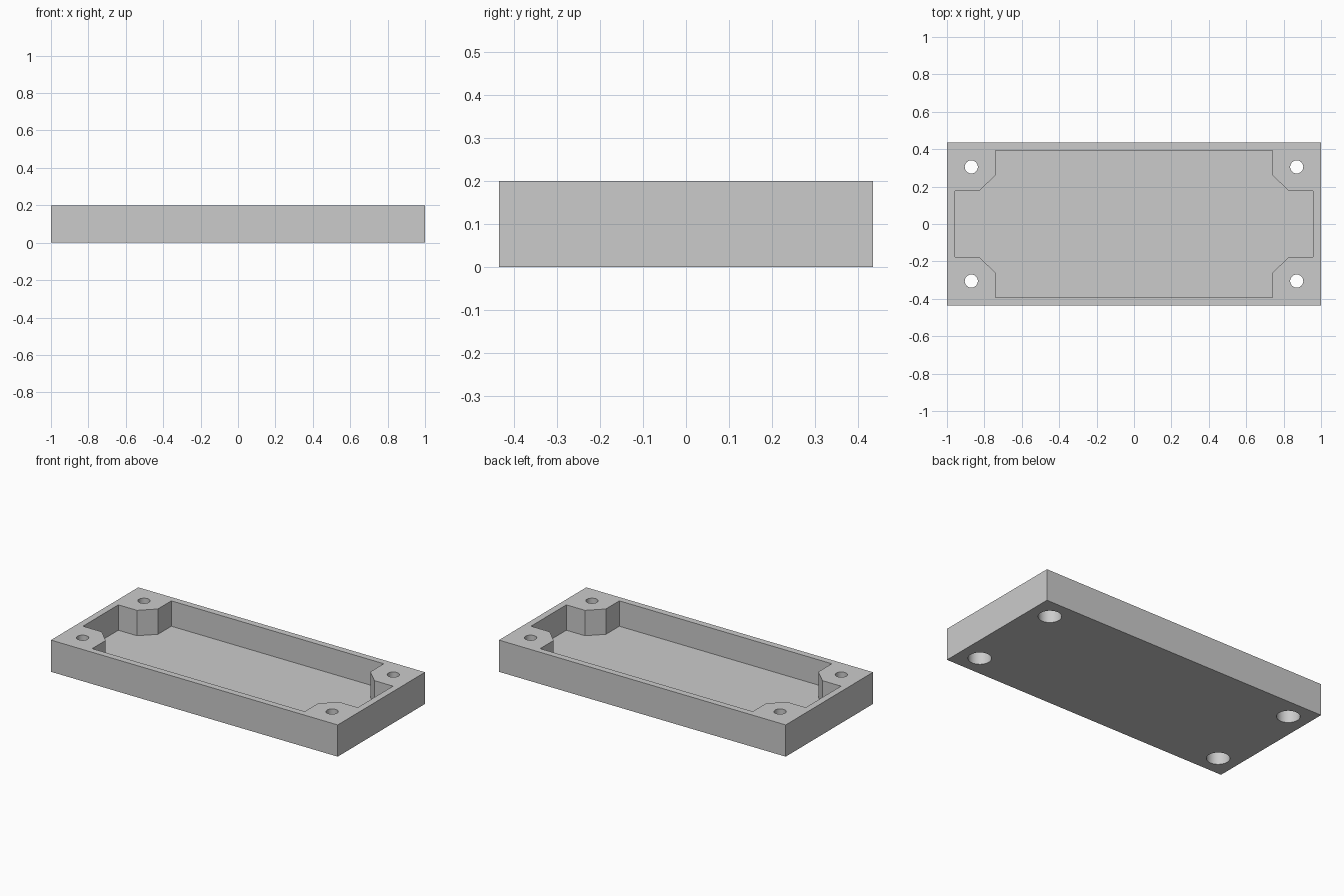
import bpy, bmesh, math

if "Cube" in bpy.data.objects:
    bpy.data.objects.remove(bpy.data.objects["Cube"])

HALF_X, HALF_Y, HEIGHT = 1.0, 0.435, 0.2
FLOOR = 0.04
HOLE_X, HOLE_Y, HOLE_R = 0.87, 0.305, 0.035
BORE_R, BORE_DEPTH = 0.066, 0.1

grey = bpy.data.materials.new("light grey")
grey.use_nodes = True
colour = (0.6, 0.6, 0.6, 1)
grey.diffuse_color = colour
grey.node_tree.nodes["Principled BSDF"].inputs["Base Color"].default_value = colour


def loft(name, rings):
    """Closed solid through a stack of matching rings."""
    bm = bmesh.new()
    loops = [[bm.verts.new(p) for p in ring] for ring in rings]
    for low, high in zip(loops, loops[1:]):
        for i in range(len(low)):
            j = (i + 1) % len(low)
            bm.faces.new((low[i], low[j], high[j], high[i]))
    bm.faces.new(loops[0][::-1])
    bm.faces.new(loops[-1])
    bmesh.ops.recalc_face_normals(bm, faces=bm.faces)
    mesh = bpy.data.meshes.new(name)
    bm.to_mesh(mesh)
    bm.free()
    mesh.materials.append(grey)
    obj = bpy.data.objects.new(name, mesh)
    bpy.context.collection.objects.link(obj)
    return obj


def prism(name, outline, bottom, top):
    return loft(name, [[(x, y, z) for x, y in outline] for z in (bottom, top)])


def circle(cx, cy, r, z, sides=48):
    return [(cx + r * math.cos(math.tau * i / sides),
             cy + r * math.sin(math.tau * i / sides), z) for i in range(sides)]


# Tray block
tray = prism("tray", [(-HALF_X, -HALF_Y), (HALF_X, -HALF_Y),
                      (HALF_X, HALF_Y), (-HALF_X, HALF_Y)], 0, HEIGHT)

# Pocket outline: one quarter mirrored, leaving chamfered corner posts
quarter = [(0.958, 0.176), (0.828, 0.176), (0.741, 0.26), (0.741, 0.394)]
right_half = [(x, -y) for x, y in quarter[::-1]] + quarter
outline = right_half + [(-x, y) for x, y in right_half[::-1]]
cutters = [prism("pocket_cutter", outline, FLOOR, HEIGHT + 0.1)]

# Screw holes with a wider bore from below
for sx in (-1, 1):
    for sy in (-1, 1):
        steps = [(BORE_R, -0.1), (BORE_R, BORE_DEPTH),
                 (HOLE_R, BORE_DEPTH), (HOLE_R, HEIGHT + 0.1)]
        cutters.append(loft("screw_hole_cutter",
                            [circle(sx * HOLE_X, sy * HOLE_Y, r, z) for r, z in steps]))

# Cut the tray, then drop the cutters
bpy.context.view_layer.objects.active = tray
for cutter in cutters:
    cutter.hide_render = True
    cut = tray.modifiers.new("cut", "BOOLEAN")
    cut.operation = "DIFFERENCE"
    cut.solver = "EXACT"
    cut.object = cutter
    bpy.ops.object.modifier_apply(modifier=cut.name)
    bpy.data.objects.remove(cutter)

bpy.ops.object.select_all(action="DESELECT")
tray.select_set(True)
bpy.ops.object.shade_smooth_by_angle(angle=math.radians(30))
